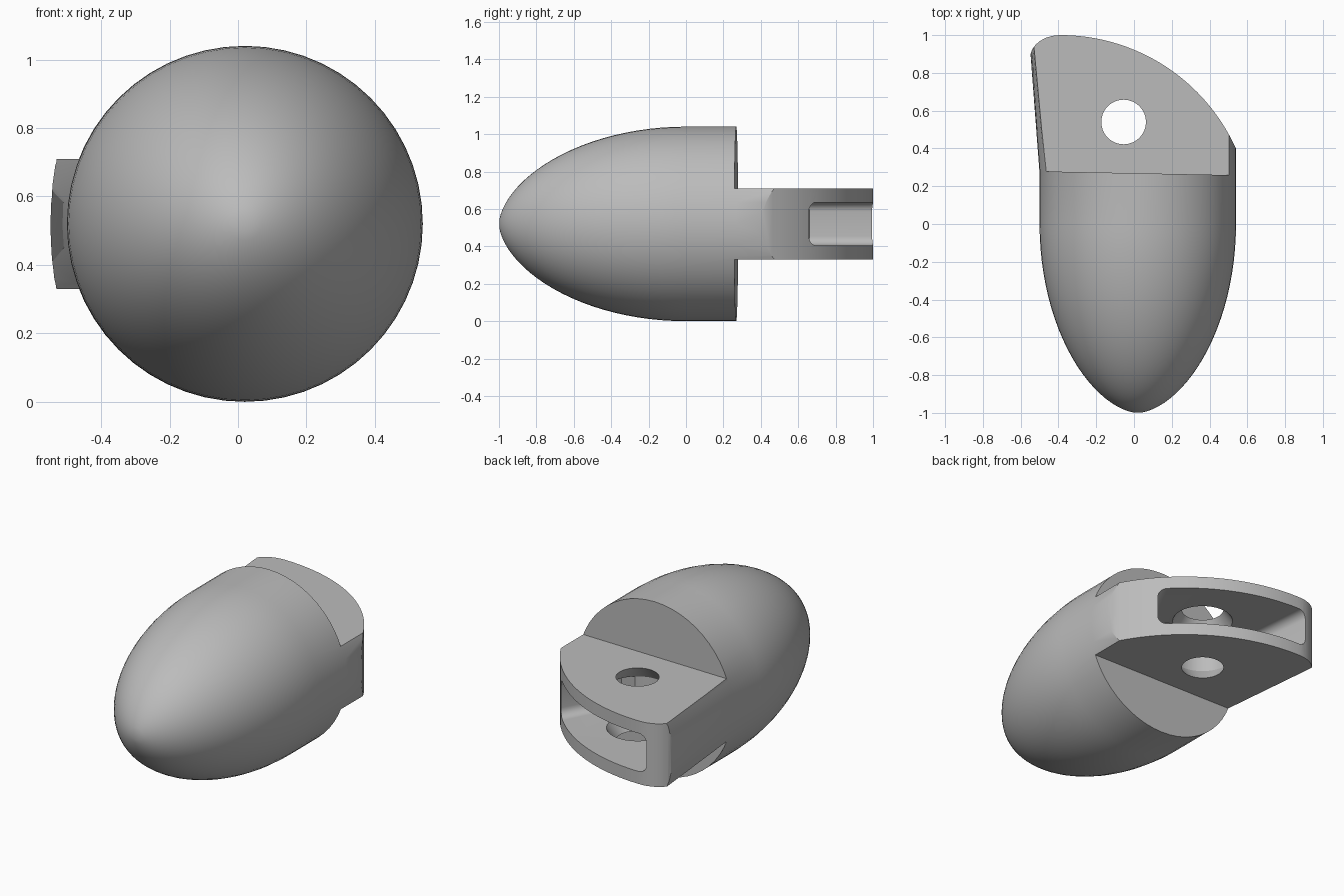
import bpy, bmesh
from math import sin, cos, pi, radians, sqrt

if "Cube" in bpy.data.objects:
    bpy.data.objects.remove(bpy.data.objects["Cube"])

grey = bpy.data.materials.new("plain grey")
grey.use_nodes = True
grey.diffuse_color = (0.5, 0.5, 0.5, 1)
grey.node_tree.nodes["Principled BSDF"].inputs["Base Color"].default_value = (0.5, 0.5, 0.5, 1)

SIDES = 56
CX, CZ, R = 0.02, 0.52, 0.52
LEDGE = 0.268
Z_LOW, Z_HIGH = 0.33, 0.71
TURN = [2 * pi * i / SIDES for i in range(SIDES)]


def loft(name, rings, round_edge=None, radius=0.05):
    """Skin a stack of equal rings into a closed solid."""
    bm = bmesh.new()
    loops = [[bm.verts.new(p) for p in ring] for ring in rings]
    n = len(loops[0])
    for a, b in zip(loops, loops[1:]):
        for i in range(n):
            j = (i + 1) % n
            bm.faces.new((a[i], a[j], b[j], b[i]))
    bm.faces.new(loops[0][::-1])
    bm.faces.new(loops[-1])
    bmesh.ops.recalc_face_normals(bm, faces=bm.faces)
    if round_edge:
        edges = [e for e in bm.edges if round_edge(e)]
        bmesh.ops.bevel(bm, geom=edges, offset=radius, segments=6,
                        profile=0.5, affect='EDGES')
    mesh = bpy.data.meshes.new(name)
    bm.to_mesh(mesh)
    bm.free()
    mesh.materials.append(grey)
    obj = bpy.data.objects.new(name, mesh)
    bpy.context.collection.objects.link(obj)
    return obj


def prism(name, outline, z0, z1, round_edge=None):
    return loft(name, [[(x, y, z) for x, y in outline] for z in (z0, z1)], round_edge)


def cut(target, cutter, operation='DIFFERENCE'):
    cutter.hide_render = True
    mod = target.modifiers.new(cutter.name, 'BOOLEAN')
    mod.operation = operation
    mod.solver = 'EXACT'
    mod.object = cutter
    bpy.context.view_layer.objects.active = target
    bpy.ops.object.modifier_apply(modifier=mod.name)
    bpy.data.objects.remove(cutter)


def round_ring(y, r):
    return [(CX + r * cos(a), y, CZ + r * sin(a)) for a in TURN]


def flared_ring(y, reach):
    # The -x half swells outward and flattens
    return [(CX + (R * cos(a) if cos(a) > 0 else -reach * abs(cos(a)) ** 0.4),
             y, CZ + R * sin(a)) for a in TURN]


# Bullet-shaped nose, straight band and flared tail in one skin
rings = []
for i in range(1, 25):
    t = cos(pi / 2 * i / 24)
    rings.append(round_ring(-t, R * (1 - t * t) ** 0.58))
rings.append(round_ring(LEDGE, R))
rings.append(flared_ring(1.1, 0.583))
body = loft("nose_and_tang", rings)

# Trim the tail to a curved back with a rounded corner
AX, AY, AR = -0.39, -0.02, 1.02
outline = [(0.7, -1.2), (0.7, 0.14)]
for i in range(41):
    x = 0.61 + (AX - 0.61) * i / 40
    outline.append((x, AY + sqrt(AR ** 2 - (x - AX) ** 2)))
for i in range(1, 11):
    a = pi / 2 * (1 + i / 10)
    outline.append((AX + 0.16 * cos(a), 0.88 + 0.12 * sin(a)))
outline += [(-0.7, 0.86), (-0.7, -1.2)]
cut(body, prism("back_outline", outline, -1, 2), 'INTERSECT')

# Step the tail down to a flat tang, above and below
step = [(-0.9, 0.287), (0.9, 0.251), (0.9, 1.5), (-0.9, 1.5)]
cut(body, prism("upper_step", step, Z_HIGH, 2))
cut(body, prism("lower_step", step, -1, Z_LOW))


# Slot pocket opening through the curved back, rounded at both ends
def end_edge(e):
    a, b = (v.co for v in e.verts)
    d = b - a
    return abs(d.z) < 1e-5 and d.length > 0.3 and abs(d.y) > 1.2 * abs(d.x) and abs(d.x) > 0.01


pocket = [(-0.445, 1.1), (-0.40, 0.66), (0.2, 0.33), (0.46, 0.82), (0.2, 1.1)]
cut(body, prism("slot_pocket", pocket, 0.405, 0.635, end_edge))

# Pin bore, widening toward the slot
bore = [(0.2, 0.118), (Z_LOW, 0.118), (0.405, 0.17), (0.635, 0.17), (Z_HIGH, 0.118), (0.85, 0.118)]
cut(body, loft("pin_bore", [[(-0.055 + r * cos(a), 0.54 + r * sin(a), z) for a in TURN]
                            for z, r in bore]))

# Smooth shading with crisp edges
bpy.ops.object.select_all(action='DESELECT')
body.select_set(True)
bpy.context.view_layer.objects.active = body
bpy.ops.object.shade_smooth_by_angle(angle=radians(30))
